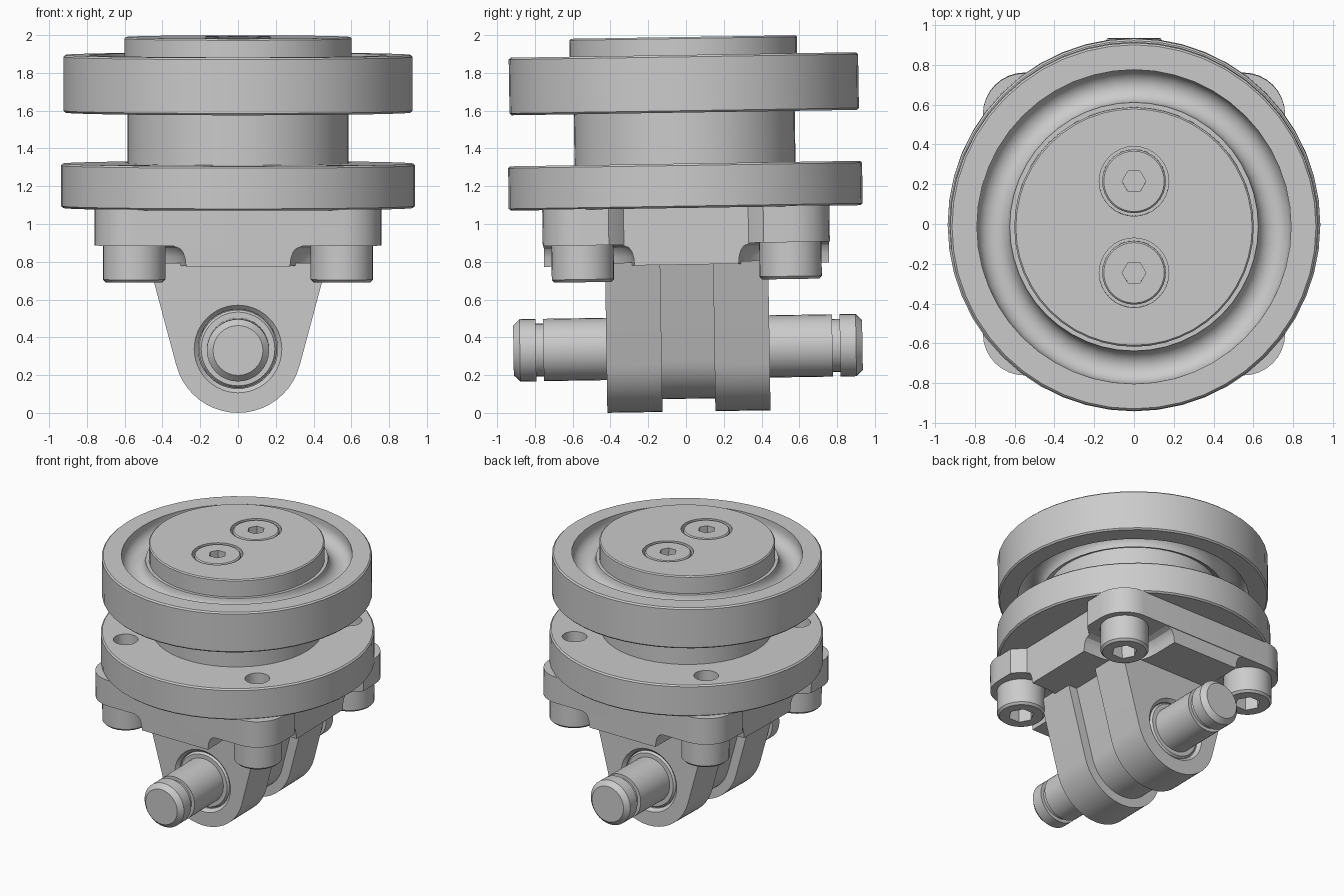
import bpy, bmesh
from math import sin, cos, pi, radians, sqrt, tan
from mathutils import Matrix

if "Cube" in bpy.data.objects:
    bpy.data.objects.remove(bpy.data.objects["Cube"])

SEG = 48
ALONG_Y = Matrix.Rotation(radians(90), 4, 'X')      # local z -> -y
parts = []


def finish(name, bm, mat=None, keep=True):
    bmesh.ops.remove_doubles(bm, verts=bm.verts, dist=1e-5)
    bmesh.ops.recalc_face_normals(bm, faces=bm.faces)
    me = bpy.data.meshes.new(name)
    bm.to_mesh(me)
    bm.free()
    if mat is not None:
        me.transform(mat)
    ob = bpy.data.objects.new(name, me)
    bpy.context.collection.objects.link(ob)
    if keep:
        parts.append(ob)
    return ob


def loft(name, rings, mat=None, keep=True):
    """Skin a stack of equal-length outlines and cap both ends."""
    bm = bmesh.new()
    vs = [[bm.verts.new(p) for p in r] for r in rings]
    n = len(vs[0])
    for a, b in zip(vs, vs[1:]):
        for i in range(n):
            j = (i + 1) % n
            bm.faces.new((a[i], a[j], b[j], b[i]))
    bm.faces.new(vs[0][::-1])
    bm.faces.new(vs[-1])
    return finish(name, bm, mat, keep)


def lathe(name, prof, mat=None, seg=SEG, closed=False, keep=True):
    """Spin an (r, z) profile about z."""
    bm = bmesh.new()
    vs = [[bm.verts.new((r * cos(2 * pi * i / seg), r * sin(2 * pi * i / seg), z))
           for i in range(seg)] for r, z in prof]
    pairs = list(zip(vs, vs[1:])) + ([(vs[-1], vs[0])] if closed else [])
    for a, b in pairs:
        for i in range(seg):
            j = (i + 1) % seg
            bm.faces.new((a[i], a[j], b[j], b[i]))
    return finish(name, bm, mat, keep)


def cylinder(name, x, y, z0, z1, r, seg=SEG, keep=True):
    return lathe(name, [(0, z0), (r, z0), (r, z1), (0, z1)],
                 Matrix.Translation((x, y, 0)), seg, keep=keep)


def cut(ob, *cutters):
    for c in cutters:
        m = ob.modifiers.new("cut", 'BOOLEAN')
        m.operation, m.solver, m.object = 'DIFFERENCE', 'EXACT', c
        bpy.context.view_layer.objects.active = ob
        bpy.ops.object.modifier_apply(modifier=m.name)
        bpy.data.objects.remove(c)


def arc(cx, cy, r, a0, a1, n):
    return [(cx + r * cos(radians(a0 + (a1 - a0) * i / n)),
             cy + r * sin(radians(a0 + (a1 - a0) * i / n))) for i in range(n + 1)]


def four_way(quarter):
    """Mirror a first-quadrant outline (from +x side to +y side) all round."""
    q = quarter
    return (q + [(-x, y) for x, y in reversed(q)] + [(-x, -y) for x, y in q]
            + [(x, -y) for x, y in reversed(q)])


def at_z(outline, z):
    return [(x, y, z) for x, y in outline]


corners = [(sx * .55, sy * .55) for sx in (-1, 1) for sy in (-1, 1)]

# Base flange with four screw holes
flange = lathe("base_flange", [(0, 1.085), (.925, 1.085), (.937, 1.095), (.937, 1.31),
                               (.927, 1.32), (0, 1.32)])
cut(flange, *[cylinder("cutter", x, y, 1.16, 1.4, .085, 24, False) for x, y in corners])

# Neck and grooved upper ring
upper = arc(.7075, 1.86, .0825, 0, -180, 10)
lower = [(r, 3.485 - z) for r, z in reversed(upper)]
lathe("neck_and_ring", [(0, 1.31), (.585, 1.31), (.585, 1.645)] + lower
      + [(.79, 1.59), (.915, 1.59), (.925, 1.60), (.925, 1.885), (.915, 1.895), (.79, 1.895)]
      + upper + [(0, 1.86)])

# Top disc with two countersunk socket screws
disc = lathe("top_disc", [(0, 1.85), (.602, 1.85), (.602, 1.982), (.594, 1.99), (0, 1.99)])
cut(disc, *[cylinder("cutter", 0, y, 1.89, 2.1, .175, 32, False) for y in (-.23, .23)])
for y in (-.23, .23):
    s = lathe("disc_screw", [(0, 1.88), (.16, 1.88), (.16, 1.98), (.152, 1.988), (0, 1.988)],
              Matrix.Translation((0, y, 0)), 32)
    cut(s, cylinder("cutter", 0, y, 1.92, 2.1, .06, 6, False))

# Mounting block: lobed plate plus a cross-shaped boss with filleted corner notches
plate = four_way([(.68, .33), (.735, .38), (.76, .41)] + arc(.55, .55, .21, 0, 90, 8))
loft("block_plate", [at_z(plate, .895), at_z(plate, 1.09)])


def boss(e):
    r = .55 - e
    return four_way([(.68, e)] + arc(.55, .55, r, 270, 180, 8) + [(e, .755)])


loft("block_boss", [at_z(boss(e), z) for e, z in
                    ((.275, .785), (.28, .83), (.29, .86), (.305, .88), (.345, .896))])

# Socket head screws under the block
for x, y in corners:
    s = lathe("block_screw", [(0, .90), (.165, .90), (.165, .715), (.15, .70), (0, .70)],
              Matrix.Translation((x, y, 0)), 32)
    cut(s, cylinder("cutter", x, y, .6, .80, .088, 6, False))

# Lugs: rounded lower end with sides flaring up into the block
PIN_Z = .345


def lug_outline(r):
    pts = arc(0, PIN_Z, r, 195, 345, 20)
    x, z = pts[-1]
    top = x + (.80 - z) * tan(radians(15))
    return pts + [(top, .80), (-top, .80)]


def lug(name, r, y0, y1):
    o = lug_outline(r)
    return loft(name, [[(x, y, z) for x, z in o] for y in (y0, y1)])


lug("lug_web", .27, -.15, .15)
for s in (-1, 1):
    ob = lug("lug", .338, s * .14, s * .432)
    mat = Matrix.Translation((0, 0, PIN_Z)) @ ALONG_Y
    bore = [(0, s * .25), (.21, s * .25), (.21, s * .41), (.245, s * .445), (0, s * .445)]
    cut(ob, lathe("cutter", [(r, -z) for r, z in bore], mat, keep=False))
    # Bushing seated in the lug
    lathe("bushing", [(.15, -s * .25), (.207, -s * .25), (.207, -s * .405),
                      (.195, -s * .42), (.15, -s * .42)], mat, closed=True)

# Pivot pin with retaining grooves near both ends
half = [(.165, .765), (.14, .765), (.14, .805), (.165, .805), (.165, .89), (.132, .924), (0, .924)]
lathe("pivot_pin", [(r, -z) for r, z in reversed(half)] + half,
      Matrix.Translation((0, 0, PIN_Z)) @ ALONG_Y, 32)

# The whole assembly leans slightly about x
pivot = Matrix.Translation((0, 0, 1.0))
lean = pivot @ Matrix.Rotation(radians(.9), 4, 'X') @ pivot.inverted()
for ob in parts:
    ob.data.transform(lean)
    ob.select_set(True)
bpy.context.view_layer.objects.active = parts[0]
bpy.ops.object.shade_smooth_by_angle(angle=radians(25))
